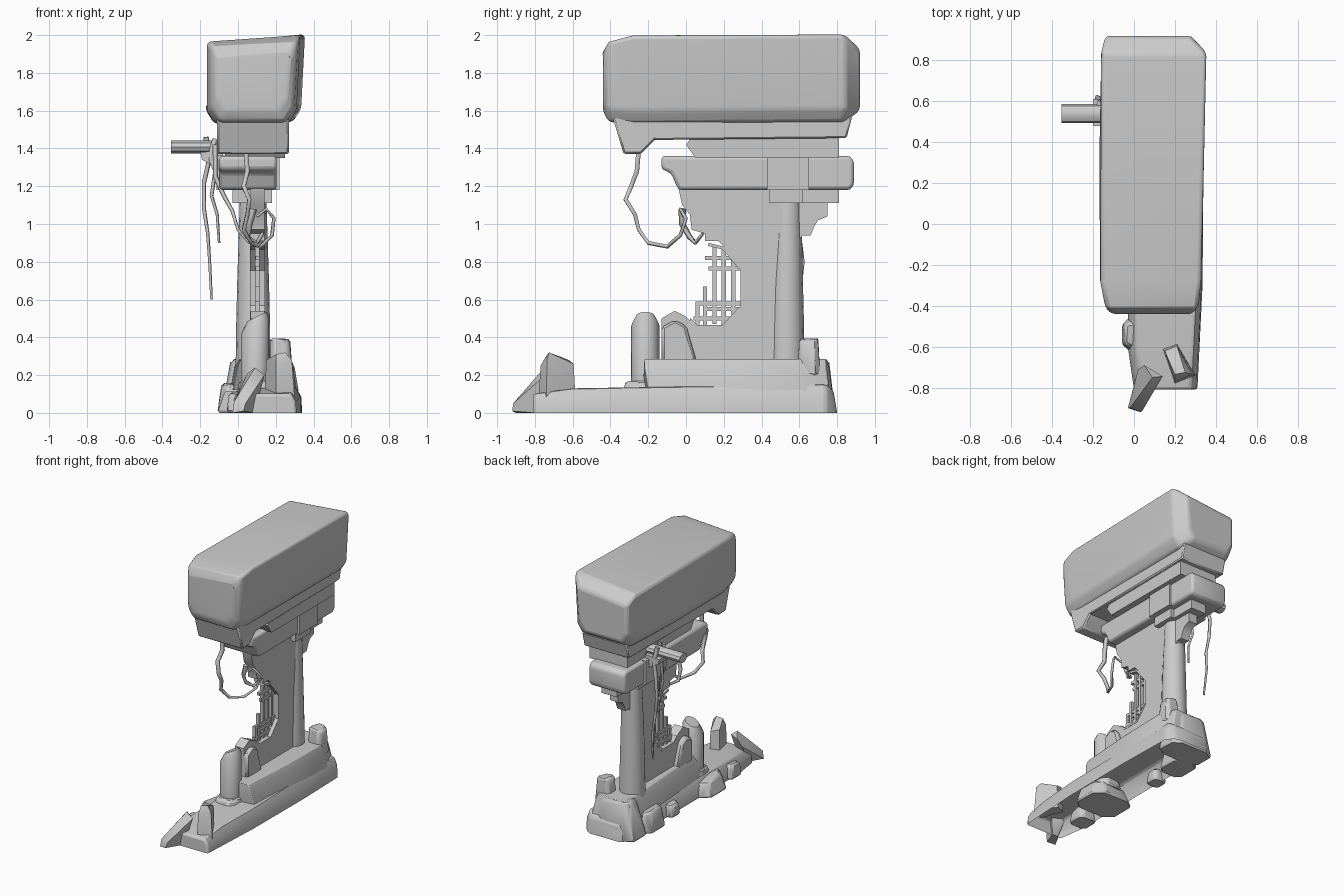
import bpy, bmesh, math, random
from mathutils import Vector

if "Cube" in bpy.data.objects:
    bpy.data.objects.remove(bpy.data.objects["Cube"])

random.seed(4)


def finish(name, bm, bevel=0.0, seg=1, angle=35):
    bmesh.ops.recalc_face_normals(bm, faces=bm.faces)
    me = bpy.data.meshes.new(name)
    bm.to_mesh(me)
    bm.free()
    ob = bpy.data.objects.new(name, me)
    bpy.context.collection.objects.link(ob)
    if bevel:
        m = ob.modifiers.new("bevel", "BEVEL")
        m.width, m.segments, m.limit_method = bevel, seg, "ANGLE"
        m.angle_limit = math.radians(25)
    bpy.ops.object.select_all(action="DESELECT")
    ob.select_set(True)
    bpy.context.view_layer.objects.active = ob
    bpy.ops.object.shade_smooth_by_angle(angle=math.radians(angle))
    return ob


def hull(name, pts, bevel=0.0, seg=1, open_bottom=False):
    bm = bmesh.new()
    vs = [bm.verts.new(p) for p in pts]
    res = bmesh.ops.convex_hull(bm, input=vs)
    junk = set(res["geom_interior"]) | set(res["geom_unused"])
    bmesh.ops.delete(bm, geom=[v for v in junk if isinstance(v, bmesh.types.BMVert)], context="VERTS")
    bmesh.ops.dissolve_limit(bm, angle_limit=0.03, verts=bm.verts, edges=bm.edges)
    if open_bottom:
        low = min(v.co.z for v in bm.verts)
        under = [f for f in bm.faces if all(v.co.z < low + .001 for v in f.verts)]
        bmesh.ops.delete(bm, geom=under, context="FACES")
    return finish(name, bm, bevel, seg)


def prism(name, profile, x0, x1, bevel=0.0, seg=1):
    """Extrude a (y, z) profile along x."""
    bm = bmesh.new()
    f = bm.faces.new([bm.verts.new((x0, y, z)) for y, z in profile])
    r = bmesh.ops.extrude_face_region(bm, geom=[f])
    bmesh.ops.translate(bm, vec=(x1 - x0, 0, 0), verts=[v for v in r["geom"] if isinstance(v, bmesh.types.BMVert)])
    if len(bm.faces) == len(profile) + 1:  # close the start cap
        bm.faces.new([v for v in bm.verts if abs(v.co.x - x0) < 1e-6][:len(profile)])
    return finish(name, bm, bevel, seg)


def box(name, x0, x1, y0, y1, z0, z1, bevel=0.0):
    return prism(name, [(y0, z0), (y1, z0), (y1, z1), (y0, z1)], x0, x1, bevel)


def stone(name, x0, x1, y0, y1, z0, z1, inset=0.2, bevel=0.012):
    """Rough tapering stone with jittered top corners."""
    pts = []
    cx, cy, dx, dy = (x0 + x1) / 2, (y0 + y1) / 2, (x1 - x0) / 2, (y1 - y0) / 2
    for sx, sy in ((-1, -.6), (-.6, -1), (.6, -1), (1, -.6), (1, .6), (.6, 1), (-.6, 1), (-1, .6)):
        pts.append((cx + sx * dx, cy + sy * dy, z0))
        k = 1 - inset * random.uniform(.7, 1.2)
        pts.append((cx + sx * dx * k, cy + sy * dy * k, z1 - random.uniform(0, .2) * (z1 - z0)))
    return hull(name, pts, bevel)


def tube(name, rings, sides=16):
    """Loft circles: each ring is (centre, radius, tilt slope in x, in y)."""
    bm = bmesh.new()
    loops = []
    for (x, y, z), r, tx, ty in rings:
        loop = []
        for i in range(sides):
            a = 2 * math.pi * i / sides
            c, s = r * math.cos(a), r * math.sin(a)
            loop.append(bm.verts.new((x + c, y + s, z + c * tx + s * ty)))
        loops.append(loop)
    for a, b in zip(loops, loops[1:]):
        for i in range(sides):
            j = (i + 1) % sides
            bm.faces.new((a[i], a[j], b[j], b[i]))
    bm.faces.new(loops[0])
    bm.faces.new(loops[-1])
    return finish(name, bm)


def vine(name, pts, r=0.012):
    cu = bpy.data.curves.new(name, "CURVE")
    cu.dimensions, cu.bevel_depth, cu.bevel_resolution, cu.use_fill_caps = "3D", r, 0, True
    sp = cu.splines.new("POLY")
    sp.points.add(len(pts) - 1)
    for i, p in enumerate(pts):
        sp.points[i].co = (*p, 1)
        sp.points[i].radius = 1.1 - 0.6 * i / (len(pts) - 1)
    ob = bpy.data.objects.new(name, cu)
    bpy.context.collection.objects.link(ob)
    bpy.ops.object.select_all(action="DESELECT")
    ob.select_set(True)
    bpy.context.view_layer.objects.active = ob
    bpy.ops.object.convert(target="MESH")


# Big top boulder: rings of (y, x left, x right, z bottom, z top left, z top right)
pts = []
for y, xl, xr, zb, zl, zr in ((-.44, -.11, .28, 1.6, 1.88, 1.91), (-.41, -.14, .315, 1.54, 1.94, 1.965),
                              (-.28, -.165, .33, 1.53, 1.965, 2.0), (.3, -.17, .335, 1.53, 1.945, 1.985),
                              (.84, -.16, .355, 1.54, 1.955, 2.005), (.92, -.14, .28, 1.6, 1.89, 1.93)):
    w = .045
    pts += [(xl + w, y, zb), (xr - w - .02, y, zb), (xl, y, zb + .07), (xr - .02, y, zb + .07), (xl, y, zl), (xr, y, zr)]
hull("top_boulder", pts, 0.035, 3)

# Broken ledges under the boulder
prism("front_ledge", [(-.39, 1.57), (-.33, 1.37), (-.24, 1.37), (-.15, 1.46), (-.1, 1.57)], -.11, .27, .01)
prism("wedge_ledge", [(-.17, 1.445), (.85, 1.455), (.88, 1.57), (-.2, 1.57)], -.11, .27, .008)
prism("lintel_cap", [(.05, 1.35), (.81, 1.35), (.81, 1.46), (.03, 1.46), (.0, 1.42)], -.07, .25)

# Lintel beam with centre block, capital and bracket
prism("lintel_beam", [(-.13, 1.36), (-.13, 1.29), (-.08, 1.27), (-.04, 1.18), (.87, 1.18), (.89, 1.21), (.89, 1.33),
                      (.87, 1.36)], -.1, .205, .02, 2)
box("beam_block", -.115, .22, .43, .65, 1.18, 1.362)
box("capital", -.03, .18, .44, .62, 1.11, 1.19)
box("bracket_arm", .02, .15, .6, .81, 1.11, 1.19)
prism("bracket_scroll", [(.58, 1.13), (.75, 1.13), (.75, 1.04), (.70, 1.02), (.68, .99), (.66, .94), (.62, .94),
                         (.58, .9)], .05, .12)

# Broken wall following the octagonal window
prism("broken_wall", [(-.13, .26), (-.13, .5), (-.06, .54), (0, .51), (.06, .45), (.2, .45), (.3, .56), (.3, .76),
                      (.2, .88), (.17, .91), (.1, .91), (.1, .95), (.03, .97), (.02, 1.05), (-.02, 1.1),
                      (-.04, 1.19), (.56, 1.19), (.56, .26)], .065, .14)
hull("wall_rubble", [(x, y, z) for x, k in ((.03, .9), (.17, .95)) for y, z in
                     ((-.13, .26), (-.13, .48 * k), (-.06, .52 * k), (0, .49 * k), (.06, .26))], .015)

# Window frame and lattice
rim = [(.02, .49), (.06, .45), (.2, .45), (.3, .56), (.3, .76), (.2, .88), (.12, .9)]
prism("window_frame", rim + [(y * .95 + .003, z * .93 + .047) for y, z in reversed(rim)], .063, .142)
for i, (y, lo, hi) in enumerate(((.06, .46, .59), (.10, .46, .67), (.15, .47, .89), (.2, .46, .87), (.25, .52, .82))):
    box(f"lattice_upright_{i}", .09, .115, y - .011, y + .011, lo, hi)
for i, (z, lo, hi) in enumerate(((.82, .1, .25), (.765, .12, .29), (.58, .06, .3), (.55, .1, .29), (.5, .04, .25))):
    box(f"lattice_rail_{i}", .092, .113, lo, hi, z - .011, z + .011)

# Standing column and broken column
tube("column", [((.08, .535, .13), .094, 0, 0), ((.08, .535, .45), .09, 0, 0), ((.08, .535, .7), .084, 0, 0),
                ((.08, .54, 1.11), .071, 0, 0)])
tube("broken_column", [((.09, -.215, .12), .09, 0, 0), ((.09, -.215, .16), .085, 0, 0),
                       ((.09, -.215, .17), .075, 0, 0), ((.09, -.215, .46), .075, .6, 0),
                       ((.1, -.215, .51), .05, .5, 0)])

# Rock base: hollow lower shelf and upper plinth
pts = []
for y, xl, xr, z in ((-.81, -.0, .31, .1), (-.6, -.03, .32, .13), (-.3, -.02, .335, .135), (.3, -.02, .34, .14),
                     (.74, -.03, .33, .15), (.78, -.02, .29, .12)):
    pts += [(xl, y, 0), (xr, y, 0), (xl + .01, y, z * .6), (xr - .005, y, z * .6), (xl + .04, y, z), (xr - .03, y, z)]
hull("base_shelf", pts + [(.0, .8, 0), (.26, .8, 0)], 0.015, 2, True)
pts = []
for y, xl, xr in ((-.22, .03, .26), (.2, .0, .29), (.6, -.02, .3), (.74, .0, .25)):
    pts += [(xl - .02, y - .01, .12), (xr + .02, y + .02, .12), (xl, y, .24), (xr, y, .24), (xl + .02, y, .285),
            (xr - .02, y, .285)]
hull("base_plinth", pts, 0.02, 2, True)

# Loose stones around the base
stone("rear_stone", .16, .29, .59, .71, .2, .4, .2)
stone("back_mound", -.09, .28, .56, .79, 0, .29, .3)
for i, s in enumerate(((-.11, .1, .36, .6, 0, .16), (-.08, .04, .16, .28, 0, .1), (-.11, .25, -.4, -.1, 0, .12),
                       (-.06, .1, -.62, -.46, 0, .11), (.0, .19, -.34, -.1, .08, .17))):
    stone(f"side_stone_{i}", *s)
hull("fallen_slab", [(-.03, -.9, 0), (.03, -.92, .01), (-.02, -.9, .06), (.04, -.915, .05), (.02, -.71, .15),
                     (.12, -.76, .12), (.05, -.69, .21), (.14, -.745, .2), (.09, -.75, .24), (.03, -.8, 0),
                     (.08, -.8, 0)])
hull("standing_block", [(.14, -.61, .08), (.21, -.585, .08), (.3, -.74, .08), (.2, -.78, .08), (.15, -.62, .28),
                        (.21, -.595, .26), (.285, -.735, .28), (.2, -.77, .25), (.25, -.725, .32), (.2, -.735, .31)])

# Side log on its bracket
bm = bmesh.new()
bmesh.ops.create_cone(bm, cap_ends=True, segments=10, radius1=.047, radius2=.047, depth=.36)
for v in bm.verts:
    v.co = Vector((v.co.z - .175, v.co.y + .54, v.co.x * .75 + 1.408))
finish("side_log", bm)
hull("log_bracket", [(x, y, z) for y in (.48, .61) for x, z in ((-.2, 1.38), (-.19, 1.34), (-.08, 1.28), (-.08, 1.39))])

# Hanging vines
vine("front_vine", [(.04, -.25, 1.4), (.05, -.26, 1.28), (.03, -.29, 1.2), (.06, -.32, 1.13), (.05, -.27, 1.05),
                    (.03, -.25, .97), (.07, -.2, .9), (.12, -.1, .88), (.18, -.03, .94), (.19, 0, 1.03),
                    (.15, -.03, 1.08), (.1, -.01, 1.04)], .016)
vine("wall_vine", [(.08, -.02, 1.08), (.06, -.02, 1.0), (.05, .02, .93), (.1, .05, .9), (.13, .09, .95)], .018)
vine("long_vine", [(-.17, .59, 1.46), (-.15, .6, 1.35), (-.18, .62, 1.22), (-.18, .61, 1.08), (-.16, .6, .95),
                   (-.15, .62, .8), (-.14, .6, .6)], .015)
vine("short_vine", [(-.12, .5, 1.45), (-.15, .49, 1.36), (-.12, .47, 1.28), (-.14, .48, 1.15), (-.11, .47, 1.05),
                    (-.1, .48, .9)], .014)
vine("inner_vine", [(-.12, .44, 1.42), (-.12, .42, 1.25), (-.07, .4, 1.14), (-.03, .36, 1.07), (.0, .32, .97),
                    (.06, .28, .9)], .013)
